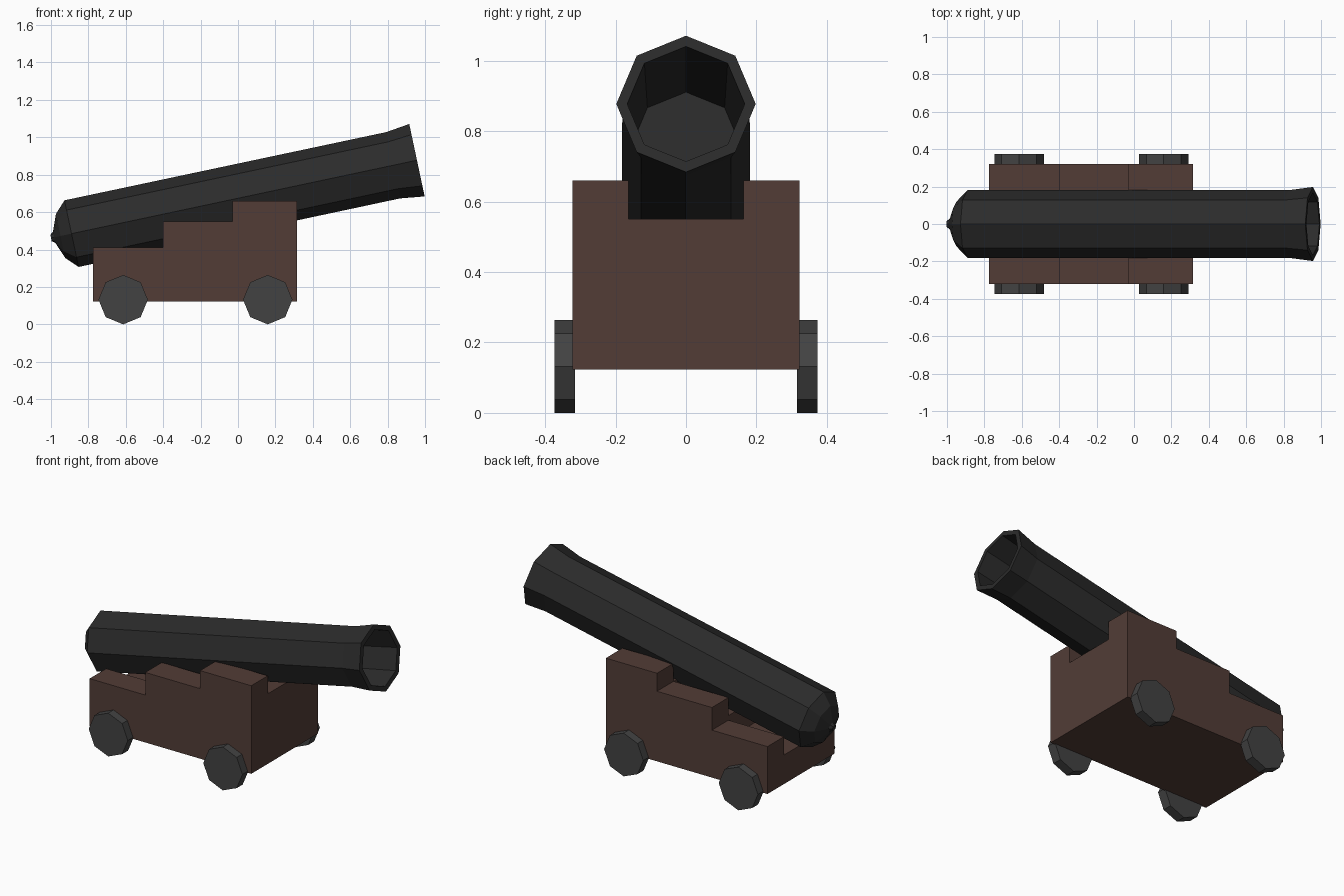
import bpy, bmesh, math
from mathutils import Vector

if "Cube" in bpy.data.objects:
    bpy.data.objects.remove(bpy.data.objects["Cube"])


def material(name, rgb):
    m = bpy.data.materials.new(name)
    m.diffuse_color = (*rgb, 1)
    m.use_nodes = True
    m.node_tree.nodes["Principled BSDF"].inputs["Base Color"].default_value = m.diffuse_color
    return m


def finish(name, bm, mat=None):
    bmesh.ops.recalc_face_normals(bm, faces=bm.faces)
    me = bpy.data.meshes.new(name)
    bm.to_mesh(me)
    bm.free()
    ob = bpy.data.objects.new(name, me)
    bpy.context.collection.objects.link(ob)
    if mat:
        me.materials.append(mat)
    return ob


def extrude_y(name, profile, y0, y1, mat=None):
    """Prism from an (x, z) outline."""
    bm = bmesh.new()
    a = [bm.verts.new((x, y0, z)) for x, z in profile]
    b = [bm.verts.new((x, y1, z)) for x, z in profile]
    bm.faces.new(a)
    bm.faces.new(b[::-1])
    n = len(a)
    for i in range(n):
        j = (i + 1) % n
        bm.faces.new((a[i], b[i], b[j], a[j]))
    return finish(name, bm, mat)


iron = material("iron", (0.024, 0.024, 0.024))
wood = material("wood", (0.085, 0.046, 0.037))
wheel_mat = material("wheel_grey", (0.055, 0.055, 0.055))

# Barrel: eight-sided lathe along a tilted axis, with a hollow bore
TILT = math.radians(12)
axis = Vector((math.cos(TILT), 0, math.sin(TILT)))
up = Vector((-math.sin(TILT), 0, math.cos(TILT)))
side = Vector((0, 1, 0))
breech = Vector((-0.89, 0, 0.485))
barrel_profile = [(-0.112, 0.018), (-0.095, 0.03), (-0.06, 0.12), (0, 0.182),
                  (1.758, 0.181), (1.888, 0.198), (1.888, 0.167), (1.32, 0.155)]
bm = bmesh.new()
rings = []
for s, r in barrel_profile:
    rings.append([bm.verts.new(breech + axis * s
                               + up * (r * math.cos(k * math.pi / 4))
                               + side * (r * math.sin(k * math.pi / 4)))
                  for k in range(8)])
for a, b in zip(rings, rings[1:]):
    for k in range(8):
        j = (k + 1) % 8
        bm.faces.new((a[k], a[j], b[j], b[k]))
bm.faces.new(rings[0][::-1])
bm.faces.new(rings[-1])
finish("barrel", bm, iron)

# Stepped carriage
X0, X1, X2, X3 = -0.775, -0.40, -0.03, 0.315
carriage = extrude_y("carriage", [
    (X0, 0.123), (X3, 0.123), (X3, 0.66), (X2, 0.66),
    (X2, 0.55), (X1, 0.55), (X1, 0.412), (X0, 0.412)], -0.322, 0.322, wood)

# Stepped channel cut along the middle for the barrel
cutter = extrude_y("channel_cutter", [
    (-0.9, 0.30), (X1, 0.30), (X1, 0.44), (X2, 0.44), (X2, 0.55),
    (0.45, 0.55), (0.45, 0.9), (-0.9, 0.9)], -0.163, 0.163)
cutter.hide_render = True
mod = carriage.modifiers.new("channel", 'BOOLEAN')
mod.operation = 'DIFFERENCE'
mod.solver = 'EXACT'
mod.object = cutter
bpy.context.view_layer.objects.active = carriage
bpy.ops.object.modifier_apply(modifier=mod.name)
bpy.data.objects.remove(cutter)

# Four eight-sided wheels
R = 0.132
for end, cx in (("rear", -0.614), ("front", 0.159)):
    outline = [(cx + R * math.cos(k * math.pi / 4), R + R * math.sin(k * math.pi / 4))
               for k in range(8)]
    for label, sgn in (("right", -1), ("left", 1)):
        extrude_y(f"{end}_{label}_wheel", outline, sgn * 0.315, sgn * 0.373, wheel_mat)
